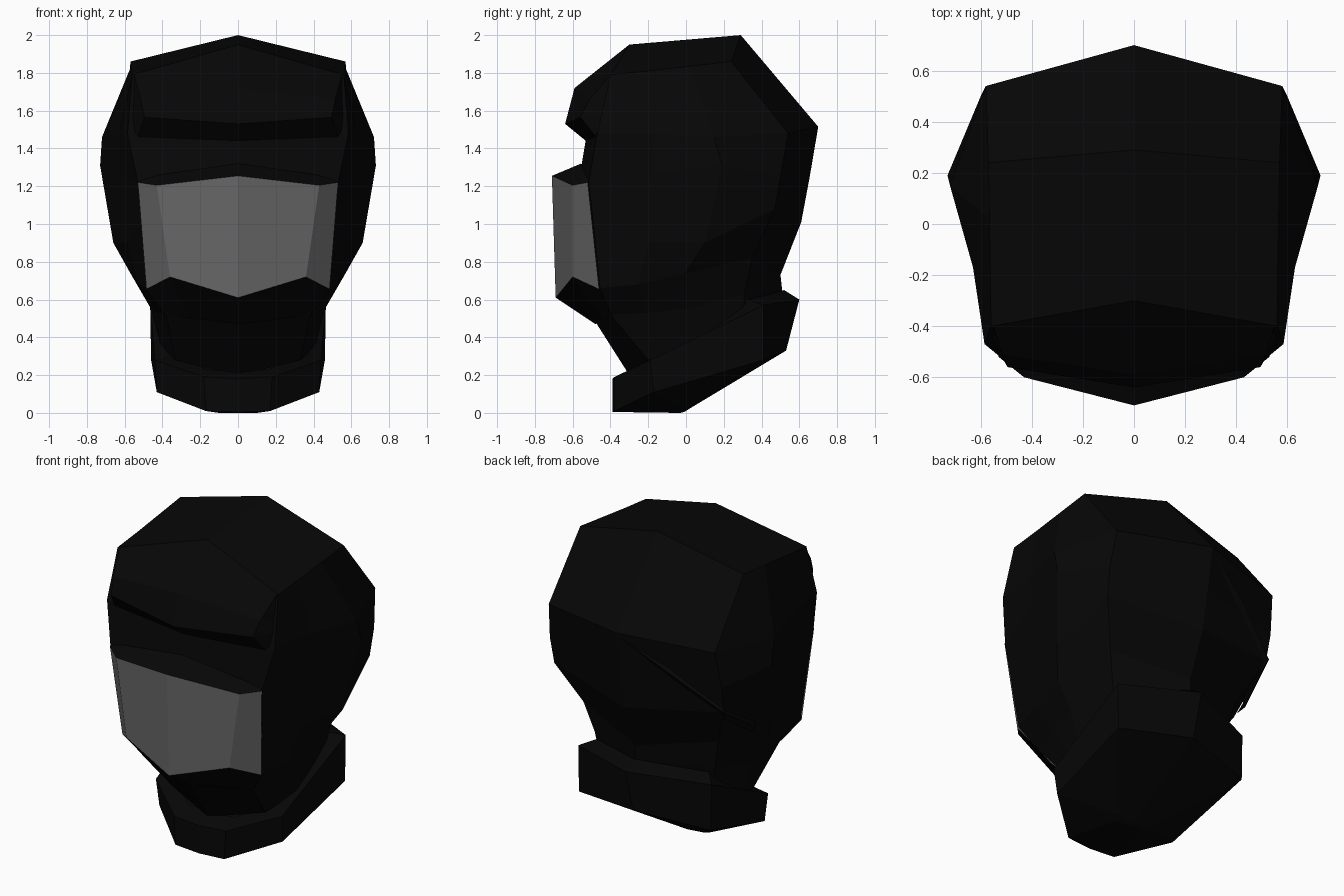
import bpy
import bmesh
from mathutils import Vector


def material(name, value):
    m = bpy.data.materials.new(name)
    m.diffuse_color = (value, value, value, 1)
    return m


BLACK = material("soft black", 0.002)
GREY = material("mask grey", 0.138)


def loft(name, rows, cap_first=False, cap_last=False, grey_row=None, mirror=True, inside=(0, 0, 1)):
    """Bridge rows of points into quads, facing away from the inside point; mirror across x."""
    n = len(rows[0])
    verts = [p for row in rows for p in row]
    faces, mats = [], []
    for r in range(len(rows) - 1):
        for c in range(n - 1):
            a = r * n + c
            faces.append((a, a + n, a + n + 1, a + 1))
            mats.append(1 if r == grey_row else 0)
    if cap_first:
        faces.append(tuple(range(n)))
    if cap_last:
        faces.append(tuple(reversed(range(len(verts) - n, len(verts)))))
    mesh = bpy.data.meshes.new(name)
    mesh.from_pydata(verts, [], faces)
    mesh.materials.append(BLACK)
    mesh.materials.append(GREY)
    for poly, m in zip(mesh.polygons, mats):
        poly.material_index = m
    # Consistent outward normals
    bm = bmesh.new()
    bm.from_mesh(mesh)
    bmesh.ops.recalc_face_normals(bm, faces=bm.faces)
    mid = Vector(inside)
    if sum(f.normal.dot(f.calc_center_median() - mid) * f.calc_area() for f in bm.faces) < 0:
        bmesh.ops.reverse_faces(bm, faces=bm.faces)
    bm.to_mesh(mesh)
    bm.free()
    obj = bpy.data.objects.new(name, mesh)
    bpy.context.collection.objects.link(obj)
    if mirror:
        mod = obj.modifiers.new("mirror", 'MIRROR')
        mod.use_clip = True
        mod.merge_threshold = 0.001
    return obj


# Head shell: crown, temples, cheeks, jaw, neck (front centre round to back centre)
loft("head_shell", [
    [(0, -.30, 1.95), (.56, -.40, 1.79), (.562, -.20, 1.81), (.566, .02, 1.835), (.57, .24, 1.86), (0, .29, 2.0)],
    [(0, -.53, 1.45), (.585, -.47, 1.48), (.63, -.17, 1.48), (.72, .15, 1.46), (.58, .54, 1.48), (0, .70, 1.515)],
    [(0, -.555, 1.30), (.53, -.515, 1.22), (.625, -.17, 1.27), (.73, .19, 1.31), (.60, .50, 1.25), (0, .655, 1.25)],
    [(0, -.50, 1.00), (.51, -.49, 1.00), (.59, -.20, .90), (.66, .10, .90), (.59, .47, 1.08), (0, .61, 1.01)],
    [(0, -.48, .65), (.48, -.455, .66), (.53, -.25, .68), (.57, .00, .74), (.47, .35, .82), (0, .50, .73)],
    [(0, -.475, .475), (.38, -.40, .52), (.43, -.20, .53), (.46, .00, .55), (.42, .31, .63), (0, .51, .64)],
    [(0, -.30, .20), (.33, -.20, .28), (.37, -.10, .31), (.41, .00, .36), (.39, .30, .48), (0, .48, .56)],
], cap_first=True, cap_last=True)

# Overhanging brow across the forehead
loft("brow", [
    [(0, -.30, 1.95), (.55, -.40, 1.79), (.555, -.39, 1.79)],
    [(0, -.59, 1.72), (.515, -.51, 1.66), (.56, -.41, 1.64)],
    [(0, -.64, 1.53), (.495, -.56, 1.565), (.56, -.44, 1.57)],
    [(0, -.53, 1.44), (.53, -.475, 1.46), (.55, -.46, 1.47)],
], inside=(0, 0, 1.6))

# Faceted face mask: dark top ledge, grey front band, dark chin underside
loft("face_mask", [
    [(0, -.555, 1.32), (.42, -.53, 1.26), (.53, -.51, 1.225)],
    [(0, -.71, 1.255), (.43, -.60, 1.205), (.53, -.52, 1.22)],
    [(0, -.69, .61), (.36, -.60, .72), (.485, -.46, .655)],
    [(0, -.48, .47), (.25, -.44, .50), (.39, -.39, .52)],
], grey_row=1, inside=(0, 0, .9))

# Slanted collar: inner rim, upper edge, lower edge, underside meeting at a low point
loft("collar", [
    [(0, -.28, .22), (.16, -.27, .23), (.36, -.12, .31), (.39, .33, .60), (0, .52, .65)],
    [(0, -.39, .18), (.18, -.38, .19), (.44, -.19, .28), (.465, .41, .57), (0, .60, .60)],
    [(0, -.39, .005), (.17, -.38, .01), (.43, -.17, .11), (.46, .41, .28), (0, .53, .33)],
    [(0, -.03, 0), (.10, -.04, 0), (.15, -.02, .02), (.12, 0, .02), (0, -.01, .005)],
], cap_last=True, inside=(0, .1, .3))

# Slim strap running from the back of the head down to one cheek
loft("strap", [
    [(0, .67, 1.515), (0, .695, 1.50), (0, .67, 1.46)],
    [(-.30, .57, 1.34), (-.30, .61, 1.31), (-.30, .57, 1.25)],
    [(-.58, .46, 1.13), (-.60, .485, 1.09), (-.58, .44, 1.02)],
    [(-.62, .22, .95), (-.645, .22, .91), (-.60, .20, .86)],
], mirror=False)
